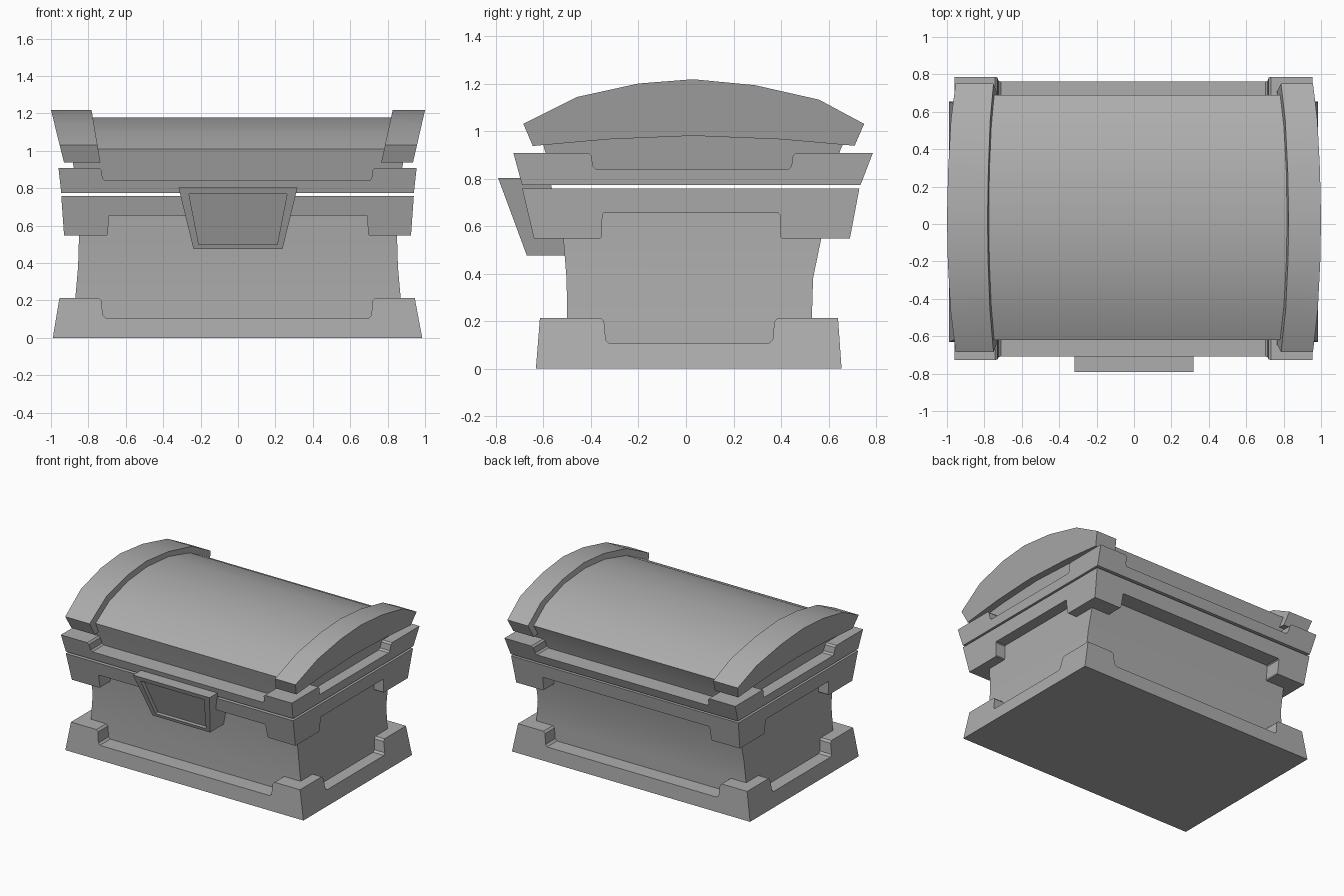
import bpy, bmesh

if "Cube" in bpy.data.objects:
    bpy.data.objects.remove(bpy.data.objects["Cube"])

# Dark grey shared by every part
grey = bpy.data.materials.new("dark_grey")
grey.diffuse_color = (.42, .42, .42, 1)
grey.use_nodes = True
grey.node_tree.nodes["Principled BSDF"].inputs["Base Color"].default_value = grey.diffuse_color


def loft(name, rings, cap_first=True, cap_last=True, smooth=False):
    """Skin equal-length closed rings of points, with optional end caps."""
    bm = bmesh.new()
    vs = [[bm.verts.new(p) for p in r] for r in rings]
    n = len(rings[0])
    for a, b in zip(vs, vs[1:]):
        for i in range(n):
            j = (i + 1) % n
            bm.faces.new((a[i], a[j], b[j], b[i]))
    if cap_first:
        bm.faces.new(vs[0][::-1])
    if cap_last:
        bm.faces.new(vs[-1])
    bmesh.ops.recalc_face_normals(bm, faces=bm.faces)
    me = bpy.data.meshes.new(name)
    bm.to_mesh(me)
    bm.free()
    me.materials.append(grey)
    ob = bpy.data.objects.new(name, me)
    bpy.context.collection.objects.link(ob)
    if smooth:
        bpy.ops.object.select_all(action='DESELECT')
        ob.select_set(True)
        bpy.context.view_layer.objects.active = ob
        bpy.ops.object.shade_smooth_by_angle(angle=0.52)
    return ob


def trim(name, z_cap, z_mid, z_tip, cap, tip, nx, ny, r=0.018, depth=0.2):
    """Tapered rim with raised corners. cap/tip are (x0, x1, y0, y1) bounds
    at the flat side and at the corner tips; nx/ny are the notch ends."""
    s = 1 if z_tip > z_cap else -1

    def bounds(z):
        t = (z - z_cap) / (z_tip - z_cap)
        return [a + (b - a) * t for a, b in zip(cap, tip)]

    def side(a, b):
        d = 1 if b > a else -1
        pts = [(a - d * r, z_tip), (a, z_tip - s * r), (a + d * .5 * r, z_mid + s * r),
               (a + d * 1.5 * r, z_mid)]
        return pts + [(b - (u - a), z) for u, z in reversed(pts)]

    base, outer, inner = [], [], []

    def add(fn, z):
        for ring, zz, d in ((base, z_cap, 0), (outer, z, 0), (inner, z, depth)):
            x0, x1, y0, y1 = bounds(zz)
            ring.append((*fn(x0 + d, x1 - d, y0 + d, y1 - d), zz if ring is base else z))

    add(lambda x0, x1, y0, y1: (x0, y0), z_tip)
    for u, z in side(*nx):
        add(lambda x0, x1, y0, y1: (u, y0), z)
    add(lambda x0, x1, y0, y1: (x1, y0), z_tip)
    for u, z in side(*ny):
        add(lambda x0, x1, y0, y1: (x1, u), z)
    add(lambda x0, x1, y0, y1: (x1, y1), z_tip)
    for u, z in side(nx[1], nx[0]):
        add(lambda x0, x1, y0, y1: (u, y1), z)
    add(lambda x0, x1, y0, y1: (x0, y1), z_tip)
    for u, z in side(ny[1], ny[0]):
        add(lambda x0, x1, y0, y1: (x0, u), z)
    loft(name, [base, outer, inner], cap_last=False)


def prism(name, profile, x_a, x_b):
    """Side profile of (y, z) spanned between two slanted end planes x(z)."""
    loft(name, [[(f(z), y, z) for y, z in profile] for f in (x_a, x_b)], smooth=True)


# Chest body: slightly waisted box
body = [(.02, .88, -.50, .53), (.21, .87, -.50, .53), (.38, .855, -.503, .535),
        (.55, .85, -.517, .57), (.74, .85, -.535, .60)]
loft("chest_body", [[(-x, a, z), (x, a, z), (x, b, z), (-x, b, z)] for z, x, a, b in body],
     smooth=True)

# Three rims with stepped corners
trim("base_trim", 0, .107, .213, (-.99, .985, -.632, .655), (-.955, .945, -.615, .64),
     (-.73, .72), (-.345, .372), r=.014)
trim("body_upper_trim", .758, .655, .547, (-.945, .94, -.69, .73), (-.93, .925, -.64, .69),
     (-.695, .695), (-.355, .398), r=.006)
trim("lid_trim", .773, .84, .908, (-.945, .94, -.69, .735), (-.96, .955, -.727, .787),
     (-.73, .72), (-.398, .45), r=.012)

# Barrel lid
prism("lid_barrel",
      [(-.56, .785), (-.595, .92), (-.62, 1.01), (-.44, 1.10), (-.20, 1.16), (.03, 1.178),
       (.28, 1.16), (.52, 1.10), (.69, 1.01), (.65, .92), (.61, .785)],
      lambda z: -.88 - (z - .92) * .2, lambda z: .88 + (z - .92) * .2)

# End bands over the lid, leaning outward
band = [(-.645, .937), (-.685, 1.03), (-.46, 1.143), (-.20, 1.20), (.03, 1.218), (.29, 1.193),
        (.56, 1.132), (.75, 1.03), (.71, .938), (.40, .965), (.03, .98), (-.33, .965)]
prism("lid_band_left", band,
      lambda z: -.93 - (z - .935) * .247, lambda z: -.735 - (z - .935) * .17)
prism("lid_band_right", band,
      lambda z: .765 + (z - .935) * .22, lambda z: .935 + (z - .935) * .23)


# Front latch plate: slanted tapered block with a recessed panel
def latch_ring(xt, xb, zt, zb, yt, yb):
    return [(-xb, yb, zb), (xb, yb, zb), (xt, yt, zt), (-xt, yt, zt)]


def front_y(z):
    return -.67 - (z - .475) * .37


loft("front_latch", [
    latch_ring(.318, .238, .803, .475, -.575, -.50),
    latch_ring(.318, .238, .803, .475, front_y(.803), front_y(.475)),
    latch_ring(.262, .21, .768, .50, front_y(.768), front_y(.50)),
    latch_ring(.262, .21, .768, .50, front_y(.768) + .03, front_y(.50) + .03)])
